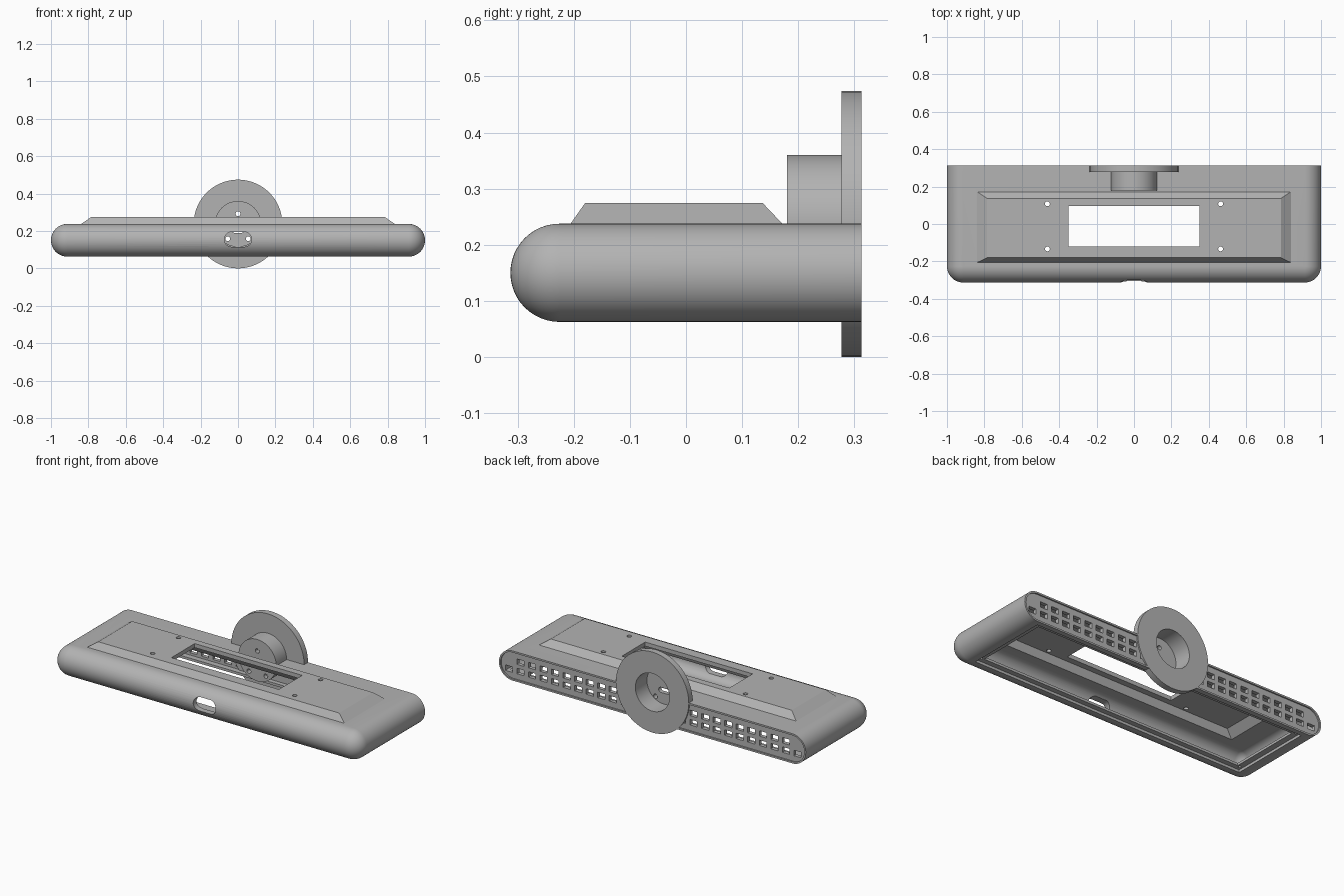
import bpy, bmesh, math
from mathutils import Matrix, Vector

if "Cube" in bpy.data.objects:
    bpy.data.objects.remove(bpy.data.objects["Cube"], do_unlink=True)

grey = bpy.data.materials.new("mid_grey")
grey.use_nodes = True
colour = (0.45, 0.45, 0.45, 1)
grey.diffuse_color = colour
grey.node_tree.nodes["Principled BSDF"].inputs["Base Color"].default_value = colour

MID_Z, RADIUS, BACK = 0.15, 0.0875, 0.313
CORNER_X, CORNER_Y = 0.9125, -0.2255
HUB_Z = 0.237


def finish(bm, name):
    bmesh.ops.recalc_face_normals(bm, faces=bm.faces)
    mesh = bpy.data.meshes.new(name)
    bm.to_mesh(mesh)
    bm.free()
    obj = bpy.data.objects.new(name, mesh)
    bpy.context.collection.objects.link(obj)
    mesh.materials.append(grey)
    return obj


def hull(points, name):
    bm = bmesh.new()
    for p in points:
        bm.verts.new(p)
    res = bmesh.ops.convex_hull(bm, input=bm.verts)
    loose = {g for g in res["geom_interior"] + res["geom_unused"]
             if isinstance(g, bmesh.types.BMVert)}
    bmesh.ops.delete(bm, geom=list(loose), context="VERTS")
    bmesh.ops.dissolve_limit(bm, angle_limit=0.005, verts=bm.verts, edges=bm.edges)
    return finish(bm, name)


def slab(name, r, back, front=None):
    """Pill-section slab; front corners are spheres unless a flat front is given."""
    pts = []
    n = 12
    for side in (-1, 1):
        for i in range(2 * n + 1):
            lat = math.pi * (i / (2 * n) - 0.5)
            z, w = MID_Z + r * math.sin(lat), r * math.cos(lat)
            pts.append((side * (CORNER_X + w), back, z))
            if front is not None:
                pts.append((side * (CORNER_X + w), front, z))
                continue
            for j in range(n + 1):
                a = math.pi / 2 * j / n
                pts.append((side * (CORNER_X + w * math.sin(a)),
                            CORNER_Y - w * math.cos(a), z))
                if i in (0, 2 * n):
                    break
    return hull(pts, name)


def frustum(name, low, high):
    """Tapered block; each level is (half width, y min, y max, z)."""
    return hull([(s * hx, y, z) for hx, y0, y1, z in (low, high)
                 for s in (-1, 1) for y in (y0, y1)], name)


def box(name, hx, y0, y1, z0, z1):
    return frustum(name, (hx, y0, y1, z0), (hx, y0, y1, z1))


def cylinders(name, items, axis="Y", sides=32):
    """One mesh of cylinders; each item is (centre, radius, length)."""
    bm = bmesh.new()
    for centre, r, length in items:
        m = Matrix.Translation(Vector(centre))
        if axis == "Y":
            m = m @ Matrix.Rotation(math.pi / 2, 4, "X")
        bmesh.ops.create_cone(bm, cap_ends=True, segments=sides, radius1=r,
                              radius2=r, depth=length, matrix=m)
    return finish(bm, name)


def slot(name, half, r, z, y0, y1):
    """Pill-shaped cutter running along y."""
    pts = []
    for i in range(32):
        a = math.tau * (i + 0.5) / 32
        x = r * math.cos(a)
        x += math.copysign(half - r, x)
        pts += [(x, y, z + r * math.sin(a)) for y in (y0, y1)]
    return hull(pts, name)


def combine(target, tool, operation="DIFFERENCE"):
    mod = target.modifiers.new("cut", "BOOLEAN")
    mod.operation, mod.solver, mod.object = operation, "EXACT", tool
    with bpy.context.temp_override(object=target, active_object=target):
        bpy.ops.object.modifier_apply(modifier=mod.name)
    bpy.data.objects.remove(tool, do_unlink=True)


def smooth(obj):
    bpy.ops.object.select_all(action="DESELECT")
    obj.select_set(True)
    bpy.context.view_layer.objects.active = obj
    bpy.ops.object.shade_smooth_by_angle(angle=math.radians(25))


# Outer shell with raised top panel
shell = slab("shell", RADIUS, BACK)
combine(shell, frustum("panel", (0.845, -0.209, 0.176, 0.233),
                       (0.785, -0.18, 0.137, 0.274)), "UNION")

# Hollow interior, including the underside of the panel
combine(shell, slab("cavity", RADIUS - 0.03, 0.283))
combine(shell, frustum("panel_cavity", (0.81, -0.175, 0.145, 0.2),
                       (0.76, -0.155, 0.115, 0.25)))

# Stepped opening underneath, with fixing holes in its ledge
combine(shell, box("cover_recess", 0.89, -0.215, 0.283, 0.03, 0.078))
combine(shell, box("bottom_opening", 0.855, -0.185, 0.25, 0.02, 0.15))
combine(shell, cylinders("ledge_holes", [((x, y, 0.08), 0.008, 0.06)
        for x in (-0.872, 0.872) for y in (-0.19, 0.265)], "Z", 16))

# Top window and mounting holes
combine(shell, box("window", 0.35, -0.12, 0.097, 0.18, 0.4))
combine(shell, cylinders("mount_holes", [((x, y, 0.25), 0.013, 0.15)
        for x in (-0.463, 0.463) for y in (-0.133, 0.108)], "Z", 20))

# Front port
combine(shell, slot("port", 0.073, 0.04, 0.155, -0.4, -0.2))

# Recessed back plate with two rows of vents
combine(shell, slab("back_recess", RADIUS - 0.01, 0.35, 0.305))
bm = bmesh.new()
pitch = 0.0752
for row, z in enumerate((0.122, 0.177)):
    for k in range(row, 26 - row):
        x = 0.94 - pitch * k
        if abs(x) > 0.17:
            m = Matrix.Translation((x, 0.29, z)) @ Matrix.Diagonal((0.047, 0.08, 0.032, 1))
            bmesh.ops.create_cube(bm, size=1, matrix=m)
combine(shell, finish(bm, "vents"))

# Clearance for the hub
combine(shell, cylinders("hub_clearance", [((0, 0.29, HUB_Z), 0.12, 0.21)], sides=64))
smooth(shell)

# Round back flange with hollow hub
flange = cylinders("back_flange", [((0, 0.295, HUB_Z), 0.237, 0.036)], sides=96)
combine(flange, cylinders("hub", [((0, 0.24, HUB_Z), 0.123, 0.12)], sides=64), "UNION")
combine(flange, cylinders("bore", [((0, 0.3, HUB_Z), 0.111, 0.19)], sides=64))
combine(flange, cylinders("hub_holes", [((x, 0.2, z), 0.013, 0.1)
        for x, z in ((0, 0.292), (-0.055, 0.158), (0.055, 0.158))], sides=20))
combine(flange, slot("cable_slot", 0.035, 0.015, 0.205, 0.15, 0.25))
smooth(flange)
